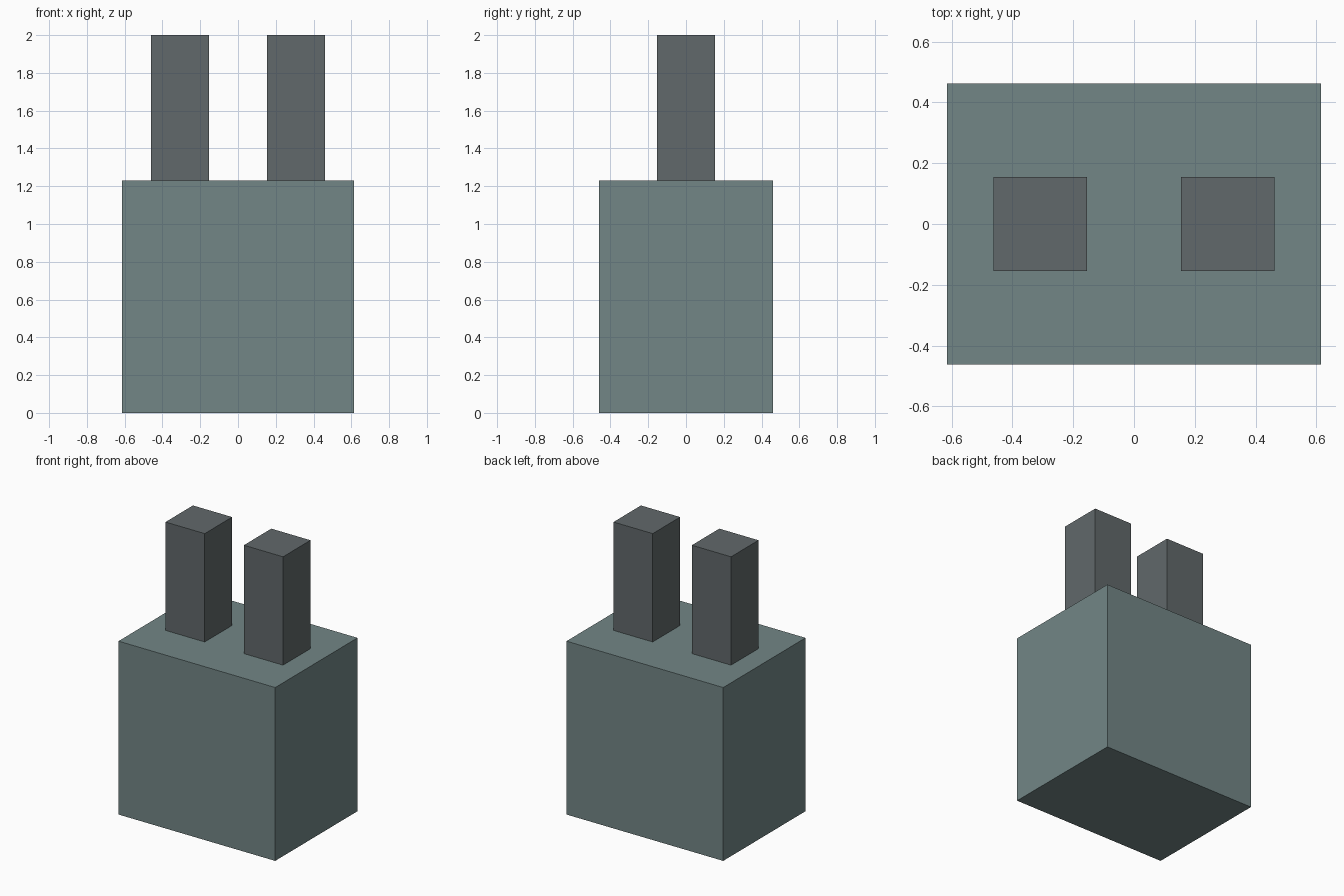
import bpy

if "Cube" in bpy.data.objects:
    bpy.data.objects.remove(bpy.data.objects["Cube"])

U = 2 / 13  # block unit: the model is 13 units tall


def material(name, rgb):
    mat = bpy.data.materials.new(name)
    mat.diffuse_color = (*rgb, 1)
    mat.use_nodes = True
    mat.node_tree.nodes["Principled BSDF"].inputs["Base Color"].default_value = mat.diffuse_color
    return mat


def box(name, size, base, mat):
    """Box given in block units, placed by the centre of its base."""
    x, y, z = base
    bpy.ops.mesh.primitive_cube_add(size=1, location=(x * U, y * U, (z + size[2] / 2) * U))
    obj = bpy.context.object
    obj.name = name
    obj.scale = [s * U for s in size]
    bpy.ops.object.transform_apply(location=False, rotation=False, scale=True)
    obj.data.materials.append(mat)
    return obj


body_mat = material("grey_green", (0.17, 0.24, 0.24))
post_mat = material("dark_grey", (0.12, 0.14, 0.145))

# Main block
box("body", (8, 6, 8), (0, 0, 0), body_mat)

# Pair of upright posts on top
for side, name in ((-1, "left_post"), (1, "right_post")):
    box(name, (2, 2, 5), (side * 2, 0, 8), post_mat)
